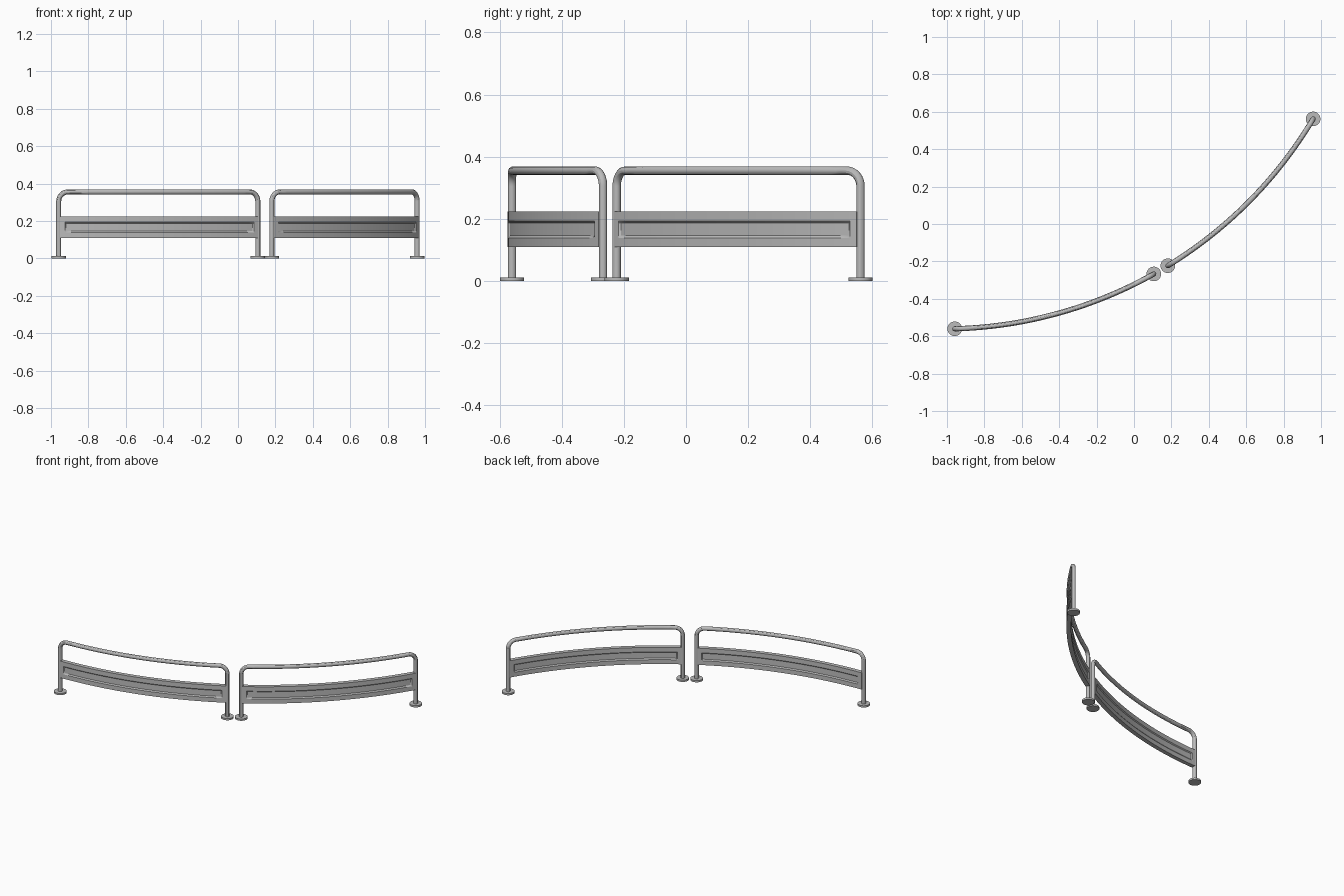
import bpy, bmesh
from math import sin, cos, pi, radians

if "Cube" in bpy.data.objects:
    bpy.data.objects.remove(bpy.data.objects["Cube"])

# Shared arc that both barrier sections follow
CX, CY, R = -1.02, 1.742, 2.303
MID = radians(30.35)
GAP, SPAN = 0.0435, 1.115
TUBE, RAIL_Z, BEND = 0.0135, 0.355, 0.05

steel = bpy.data.materials.new("grey steel")
steel.diffuse_color = (0.5, 0.5, 0.5, 1)
steel.use_nodes = True
steel.node_tree.nodes["Principled BSDF"].inputs["Base Color"].default_value = (0.5, 0.5, 0.5, 1)


def on_arc(s, z, out=0.0):
    """Point at arc length s from the gap centre, pushed outward by out."""
    a = MID + s / R
    return (CX + (R + out) * sin(a), CY - (R + out) * cos(a), z)


def finish(obj):
    obj.data.materials.clear()
    obj.data.materials.append(steel)
    bpy.ops.object.select_all(action='DESELECT')
    obj.select_set(True)
    bpy.context.view_layer.objects.active = obj
    if obj.type == 'CURVE':
        bpy.ops.object.convert(target='MESH')
    bpy.ops.object.shade_smooth_by_angle(angle=radians(30))


def tube_frame(name, s0, s1):
    """Two posts and the curved top rail as one bent tube."""
    path = [(s0, 0.0)]
    for i in range(9):
        t = pi / 2 * i / 8
        path.append((s0 + BEND * (1 - cos(t)), RAIL_Z - BEND * (1 - sin(t))))
    n = 28
    a, b = s0 + BEND, s1 - BEND
    path += [(a + (b - a) * i / n, RAIL_Z) for i in range(1, n)]
    path += [(s0 + s1 - s, z) for s, z in reversed(path[:10])]
    curve = bpy.data.curves.new(name, 'CURVE')
    curve.dimensions = '3D'
    curve.bevel_depth = TUBE
    curve.bevel_resolution = 4
    spline = curve.splines.new('POLY')
    spline.points.add(len(path) - 1)
    for p, (s, z) in zip(spline.points, path):
        p.co = (*on_arc(s, z), 1)
    obj = bpy.data.objects.new(name, curve)
    bpy.context.collection.objects.link(obj)
    finish(obj)


def panel(name, s0, s1):
    """Curved infill board with a sunken field on both faces."""
    rows = [0.109, 0.139, 0.147, 0.187, 0.193, 0.224]
    s0, s1 = s0 + 0.006, s1 - 0.006
    a, b = s0 + 0.032, s1 - 0.032
    n = 28
    cols = [s0, s0 + 0.026] + [a + (b - a) * i / n for i in range(n + 1)] + [s1 - 0.026, s1]
    bm = bmesh.new()
    rings = []
    for c, s in enumerate(cols):
        inside = 2 <= c <= len(cols) - 3
        depth = [0.008 if inside and r in (2, 3) else 0.014 for r in range(len(rows))]
        outer = [on_arc(s, z, d) for z, d in zip(rows, depth)]
        inner = [on_arc(s, z, -d) for z, d in zip(rows, depth)]
        rings.append([bm.verts.new(p) for p in outer + inner[::-1]])
    for p, q in zip(rings, rings[1:]):
        for i in range(len(p)):
            j = (i + 1) % len(p)
            bm.faces.new((p[i], q[i], q[j], p[j]))
    bm.faces.new(rings[0])
    bm.faces.new(rings[-1][::-1])
    bmesh.ops.recalc_face_normals(bm, faces=bm.faces)
    mesh = bpy.data.meshes.new(name)
    bm.to_mesh(mesh)
    bm.free()
    obj = bpy.data.objects.new(name, mesh)
    bpy.context.collection.objects.link(obj)
    finish(obj)


def foot(name, s):
    """Round base flange under a post."""
    bpy.ops.mesh.primitive_cylinder_add(vertices=32, radius=0.039, depth=0.012,
                                        location=on_arc(s, 0.006))
    obj = bpy.context.object
    obj.name = name
    finish(obj)


for side, sign in (("right", -1), ("left", 1)):
    near, far = sign * GAP, sign * (GAP + SPAN)
    lo, hi = min(near, far), max(near, far)
    tube_frame(side + "_tube_frame", lo, hi)
    panel(side + "_panel", lo, hi)
    foot(side + "_inner_foot", near)
    foot(side + "_outer_foot", far)
